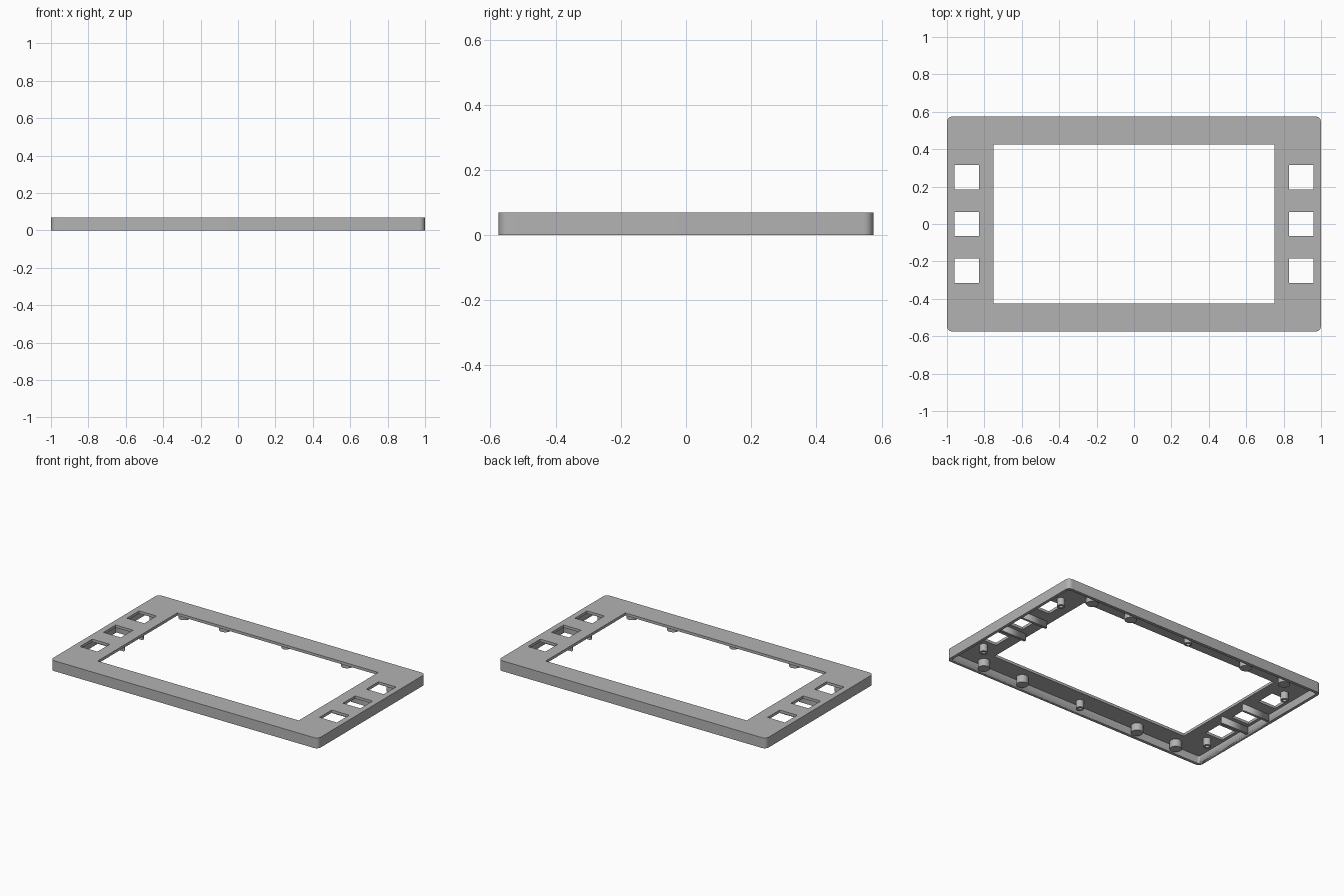
import bpy
import bmesh
from math import cos, sin, pi

cube = bpy.data.objects.get("Cube")
if cube:
    bpy.data.objects.remove(cube)

HEIGHT = 0.07
PLATE = 0.018          # face plate thickness
WALL = 0.02            # rim wall thickness
HALF_X, HALF_Y = 1.0, 0.575

grey = bpy.data.materials.new("plastic_grey")
grey.use_nodes = True
grey.diffuse_color = (0.45, 0.45, 0.45, 1)
grey.node_tree.nodes["Principled BSDF"].inputs["Base Color"].default_value = (0.45, 0.45, 0.45, 1)


def rect(x, y, hx, hy):
    return [(x - hx, y - hy), (x + hx, y - hy), (x + hx, y + hy), (x - hx, y + hy)]


def circle(x, y, r, n=24):
    return [(x + r * cos(2 * pi * i / n), y + r * sin(2 * pi * i / n)) for i in range(n)]


def rounded_rect(hx, hy, r, n=6):
    pts = []
    for q, (sx, sy) in enumerate([(1, 1), (-1, 1), (-1, -1), (1, -1)]):
        for i in range(n + 1):
            a = (q + i / n) * pi / 2
            pts.append((sx * (hx - r) + r * cos(a), sy * (hy - r) + r * sin(a)))
    return pts


def extrude_profile(name, loops, z0, z1):
    """Solid from a flat outline; loops after the first are holes."""
    curve = bpy.data.curves.new(name, "CURVE")
    curve.dimensions = "2D"
    curve.fill_mode = "BOTH"
    curve.extrude = (z1 - z0) / 2
    for loop in loops:
        spline = curve.splines.new("POLY")
        spline.points.add(len(loop) - 1)
        for point, (x, y) in zip(spline.points, loop):
            point.co = (x, y, 0, 1)
        spline.use_cyclic_u = True
    temp = bpy.data.objects.new(name + "_outline", curve)
    bpy.context.collection.objects.link(temp)
    bpy.context.view_layer.update()
    graph = bpy.context.evaluated_depsgraph_get()
    mesh = bpy.data.meshes.new_from_object(temp.evaluated_get(graph))
    bpy.data.objects.remove(temp)

    bm = bmesh.new()
    bm.from_mesh(mesh)
    bmesh.ops.remove_doubles(bm, verts=bm.verts, dist=0.0001)
    bmesh.ops.recalc_face_normals(bm, faces=bm.faces)
    bmesh.ops.translate(bm, verts=bm.verts, vec=(0, 0, (z0 + z1) / 2))
    bm.to_mesh(mesh)
    bm.free()
    mesh.materials.clear()
    mesh.materials.append(grey)
    obj = bpy.data.objects.new(name, mesh)
    bpy.context.collection.objects.link(obj)
    return obj


def smooth(obj):
    bpy.ops.object.select_all(action="DESELECT")
    obj.select_set(True)
    bpy.context.view_layer.objects.active = obj
    bpy.ops.object.shade_smooth_by_angle(angle=pi / 6)


# Bezel: rounded block with screen opening and button windows, hollowed below
openings = [rect(0, 0, 0.751, 0.425)]
openings += [rect(x, y, 0.065, 0.065) for x in (-0.895, 0.895) for y in (-0.25, 0, 0.25)]
bezel = extrude_profile("bezel", [rounded_rect(HALF_X, HALF_Y, 0.03)] + openings, 0, HEIGHT)
cavity = extrude_profile("cavity_cutter", [rounded_rect(HALF_X - WALL, HALF_Y - WALL, 0.012)],
                         -0.05, HEIGHT - PLATE)
cut = bezel.modifiers.new("hollow", "BOOLEAN")
cut.operation = "DIFFERENCE"
cut.solver = "EXACT"
cut.object = cavity
smooth(bezel)
bpy.ops.object.modifier_apply(modifier=cut.name)
bpy.data.objects.remove(cavity)

UNDER = HEIGHT - PLATE + 0.002   # parts sink slightly into the plate

for sy, side in ((-1, "front"), (1, "back")):
    # Solid support bosses along the long walls
    for i, x in enumerate((-0.76, -0.455, 0.455, 0.76)):
        smooth(extrude_profile(f"{side}_boss_{i + 1}", [circle(x, sy * 0.512, 0.037)], 0.002, UNDER))
    # Hollow screw posts: one mid-wall and one near each corner
    for name, x, y in (("middle", 0, 0.51), ("right", -0.885, 0.365), ("left", 0.885, 0.365)):
        smooth(extrude_profile(f"{side}_{name}_screw_post",
                               [circle(x, sy * y, 0.025), circle(x, sy * y, 0.012)], 0.002, UNDER))
    # Ribs either side of the middle windows
    for sx, end in ((-1, "right"), (1, "left")):
        extrude_profile(f"{side}_{end}_rib", [rect(sx * 0.881, sy * 0.1, 0.102, 0.008)], 0.006, UNDER)
